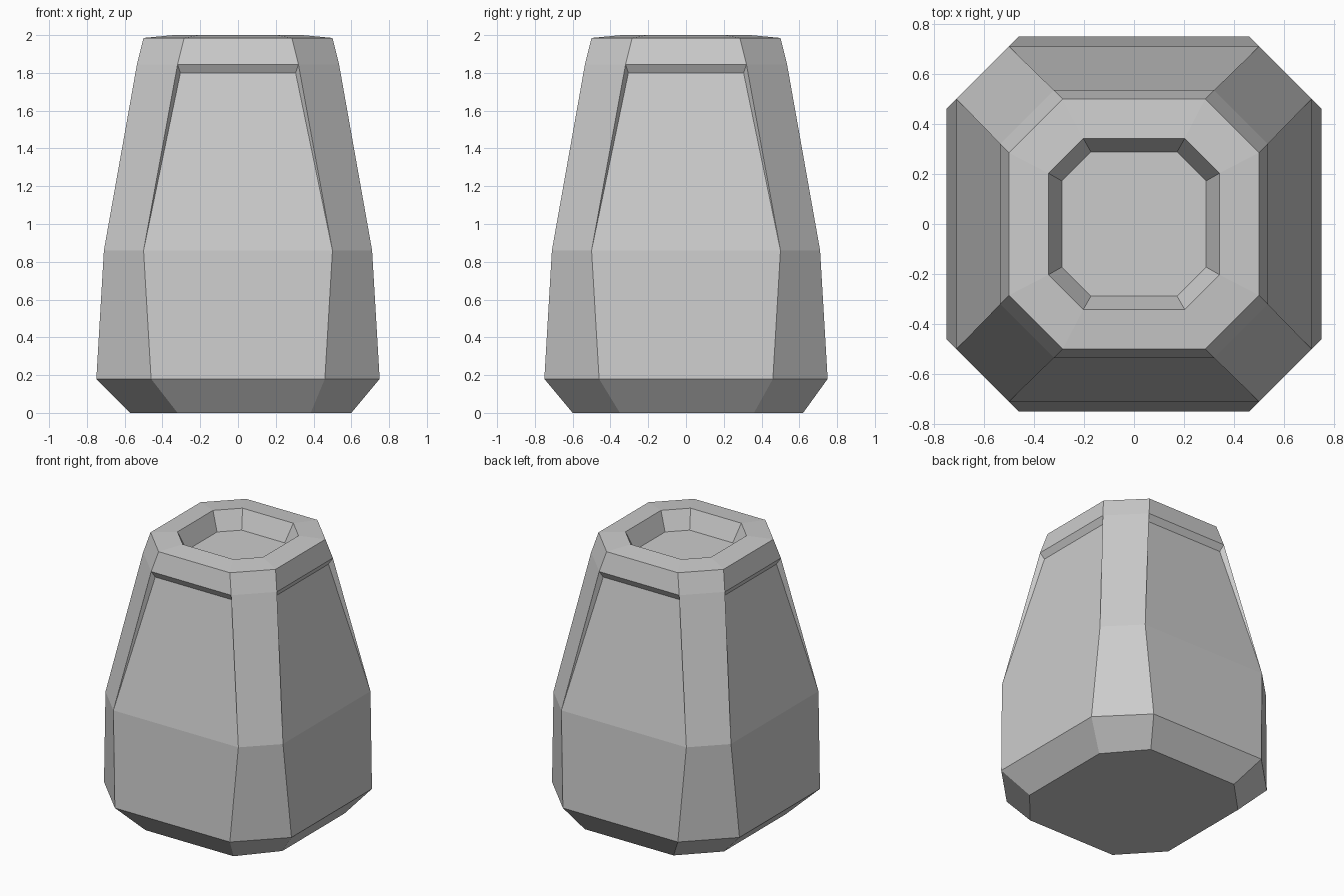
import bpy, bmesh

if "Cube" in bpy.data.objects:
    bpy.data.objects.remove(bpy.data.objects["Cube"])

bm = bmesh.new()


def ring(a, b, z):
    """Square ring with cut corners: a = half width, b = half length of flats."""
    pts = []
    x0, x1, y = -b, b, -a
    p, q = (x0, y), (x1, y)
    for _ in range(4):
        pts += [p, q]
        p, q = (-p[1], p[0]), (-q[1], q[0])
    return [bm.verts.new((x, y, z)) for x, y in pts]


def bridge(lo, hi, sides=range(8)):
    for i in sides:
        j = (i + 1) % 8
        bm.faces.new((lo[i], lo[j], hi[j], hi[i]))


# slightly uneven base outline
base_pts = [(-.32, -.60), (.385, -.60), (.60, -.35), (.60, .36),
            (.376, .62), (-.335, .62), (-.57, .38), (-.57, -.33)]
base = [bm.verts.new((x, y, 0)) for x, y in base_pts]
bm.faces.new(base[::-1])

# body rings, bottom to top
foot = ring(.75, .46, .18)
waist = ring(.71, .50, .86)
panel = ring(.51, .305, 1.80)
lip = ring(.535, .32, 1.845)
top = ring(.50, .285, 1.985)
rim = ring(.342, .203, 2.0)
floor = ring(.288, .172, 1.87)

bridge(base, foot)
bridge(foot, waist)
bridge(waist, lip, range(1, 8, 2))   # corner posts
bridge(lip, top)
bridge(top, rim)
bridge(rim, floor)                   # recess in the top
bm.faces.new(floor)

# sunken panels on the four flat sides
for i in range(0, 8, 2):
    j = i + 1
    bridge(waist, panel, [i])
    bridge(panel, lip, [i])
    bm.faces.new((waist[i], panel[i], lip[i]))
    bm.faces.new((waist[j], lip[j], panel[j]))

bmesh.ops.recalc_face_normals(bm, faces=bm.faces)
mesh = bpy.data.meshes.new("tapered_block")
bm.to_mesh(mesh)
bm.free()
bpy.context.collection.objects.link(bpy.data.objects.new("tapered_block", mesh))
